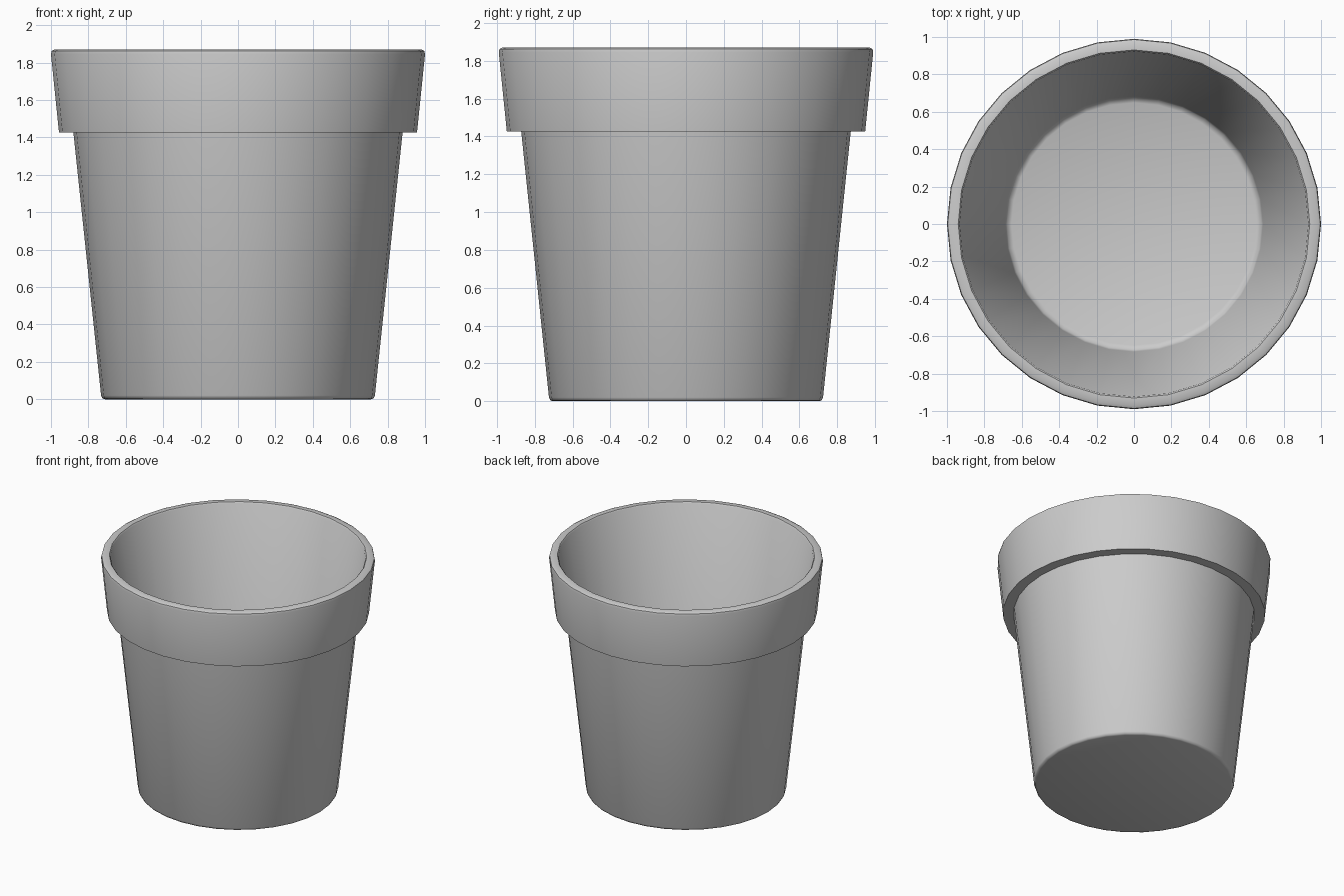
import bpy
import bmesh
import math

cube = bpy.data.objects.get("Cube")
if cube:
    bpy.data.objects.remove(cube, do_unlink=True)

SIDES = 32
DEPTH_SCALE = 0.99


def lathe(name, profile):
    """Revolve a (radius, height) profile about z into a smooth object."""
    bm = bmesh.new()
    verts = [bm.verts.new((r, 0, z)) for r, z in profile]
    edges = [bm.edges.new(pair) for pair in zip(verts, verts[1:])]
    bmesh.ops.spin(bm, geom=verts + edges, cent=(0, 0, 0), axis=(0, 0, 1),
                   angle=math.tau, steps=SIDES, use_merge=True)
    bmesh.ops.remove_doubles(bm, verts=bm.verts, dist=0.0005)
    # Close the underside and the inner floor
    bmesh.ops.holes_fill(bm, edges=[e for e in bm.edges if e.is_boundary], sides=0)
    bmesh.ops.scale(bm, vec=(1, DEPTH_SCALE, 1), verts=bm.verts)
    bmesh.ops.recalc_face_normals(bm, faces=bm.faces)
    mesh = bpy.data.meshes.new(name)
    bm.to_mesh(mesh)
    bm.free()
    obj = bpy.data.objects.new(name, mesh)
    bpy.context.collection.objects.link(obj)
    bpy.ops.object.select_all(action='DESELECT')
    obj.select_set(True)
    bpy.context.view_layer.objects.active = obj
    bpy.ops.object.shade_smooth_by_angle(angle=math.radians(50))
    return obj


# Outer wall from the base up, over the rim, then down to the floor
outer_wall = [(0.71, 0), (0.725, 0.005), (0.732, 0.02), (0.88, 1.425)]
collar = [(0.957, 1.425), (1.0, 1.845), (0.996, 1.862), (0.98, 1.87)]
inner_wall = [(0.94, 1.87), (0.932, 1.86), (0.69, 0.12), (0.68, 0.09), (0.655, 0.08)]

lathe("flower_pot", outer_wall + collar + inner_wall)
